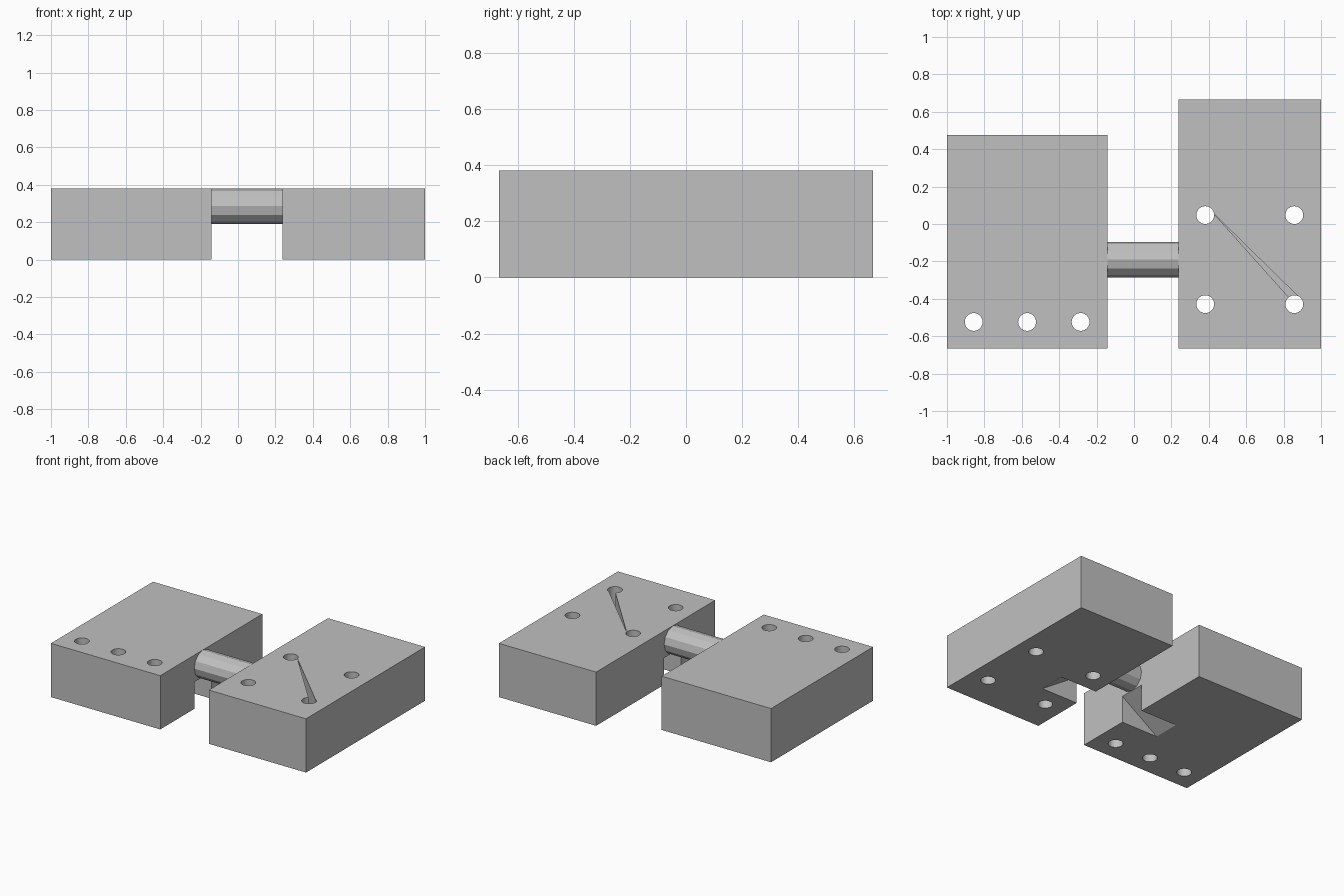
import bpy
import bmesh
from math import pi
from mathutils import Matrix, Vector

if "Cube" in bpy.data.objects:
    bpy.data.objects.remove(bpy.data.objects["Cube"], do_unlink=True)

# One layout unit: the whole part is 42 units long, measured from its front right corner
UNIT = 2 / 42
ORIGIN = Vector((-21, -14, 0))
HEIGHT = 8

grey = bpy.data.materials.new("plain grey")
grey.use_nodes = True
grey.diffuse_color = (0.53, 0.53, 0.53, 1)
grey.node_tree.nodes["Principled BSDF"].inputs["Base Color"].default_value = grey.diffuse_color


def make_object(name, bm):
    """Turn a bmesh in layout units into a scene object."""
    bmesh.ops.recalc_face_normals(bm, faces=bm.faces)
    bmesh.ops.translate(bm, verts=bm.verts, vec=ORIGIN)
    bmesh.ops.scale(bm, verts=bm.verts, vec=(UNIT, UNIT, UNIT))
    mesh = bpy.data.meshes.new(name)
    bm.to_mesh(mesh)
    bm.free()
    mesh.materials.append(grey)
    obj = bpy.data.objects.new(name, mesh)
    bpy.context.collection.objects.link(obj)
    return obj


def prism(name, profile, direction):
    """Extrude a closed outline along a direction."""
    bm = bmesh.new()
    face = bm.faces.new([bm.verts.new(p) for p in profile])
    moved = bmesh.ops.extrude_face_region(bm, geom=[face], use_keep_orig=True)["geom"]
    verts = [v for v in moved if isinstance(v, bmesh.types.BMVert)]
    bmesh.ops.translate(bm, verts=verts, vec=direction)
    return make_object(name, bm)


def rod(name, radius, length, sides, transform):
    bm = bmesh.new()
    bmesh.ops.create_cone(bm, cap_ends=True, segments=sides, radius1=radius,
                          radius2=radius, depth=length, matrix=transform)
    return make_object(name, bm)


def block(name, x0, x1, depth):
    outline = [(x0, 0, 0), (x1, 0, 0), (x1, depth, 0), (x0, depth, 0)]
    return prism(name, outline, (0, 0, HEIGHT))


def cut(target, cutter):
    cutter.hide_render = True
    cutter.hide_viewport = True
    cutter.hide_set(True)
    mod = target.modifiers.new(cutter.name, 'BOOLEAN')
    mod.operation = 'DIFFERENCE'
    mod.solver = 'EXACT'
    mod.object = cutter


def drill(target, places):
    for x, y in places:
        cut(target, rod("hole_cutter", 1, HEIGHT + 2, 32,
                        Matrix.Translation((x, y, HEIGHT / 2))))


def ramp_notch(target, x, side):
    """Sloped underside notch; the outline overshoots the block along the slope."""
    outline = [(x + side * 6, 8, 0), (x, 8, 4), (x - side, 8, 4),
               (x - side, 8, -1), (x + side * 6, 8, -1)]
    cut(target, prism("notch_cutter", outline, (0, 4, 0)))


# Two blocks facing each other across a gap
right_block = block("right_block", 0, 18, 24)
left_block = block("left_block", 26, 42, 28)

# Bolt holes
drill(right_block, [(x, 3) for x in (3, 9, 15)])
drill(left_block, [(x, y) for x in (29, 39) for y in (5, 15)])

# Sloped notches below the rod ends
ramp_notch(right_block, 18, -1)
ramp_notch(left_block, 26, 1)

# Narrow tapering slit between two of the holes
slit = [(29.97, 15.15, 0.2), (38.4, 5.75, 0.2), (39.45, 5.85, 0.2)]
cut(left_block, prism("slit_cutter", slit, (0, 0, HEIGHT)))

# Connecting rod across the gap
rod("connecting_rod", 2, 8, 12,
    Matrix.Translation((22, 10, 6)) @ Matrix.Rotation(pi / 2, 4, 'Y'))
